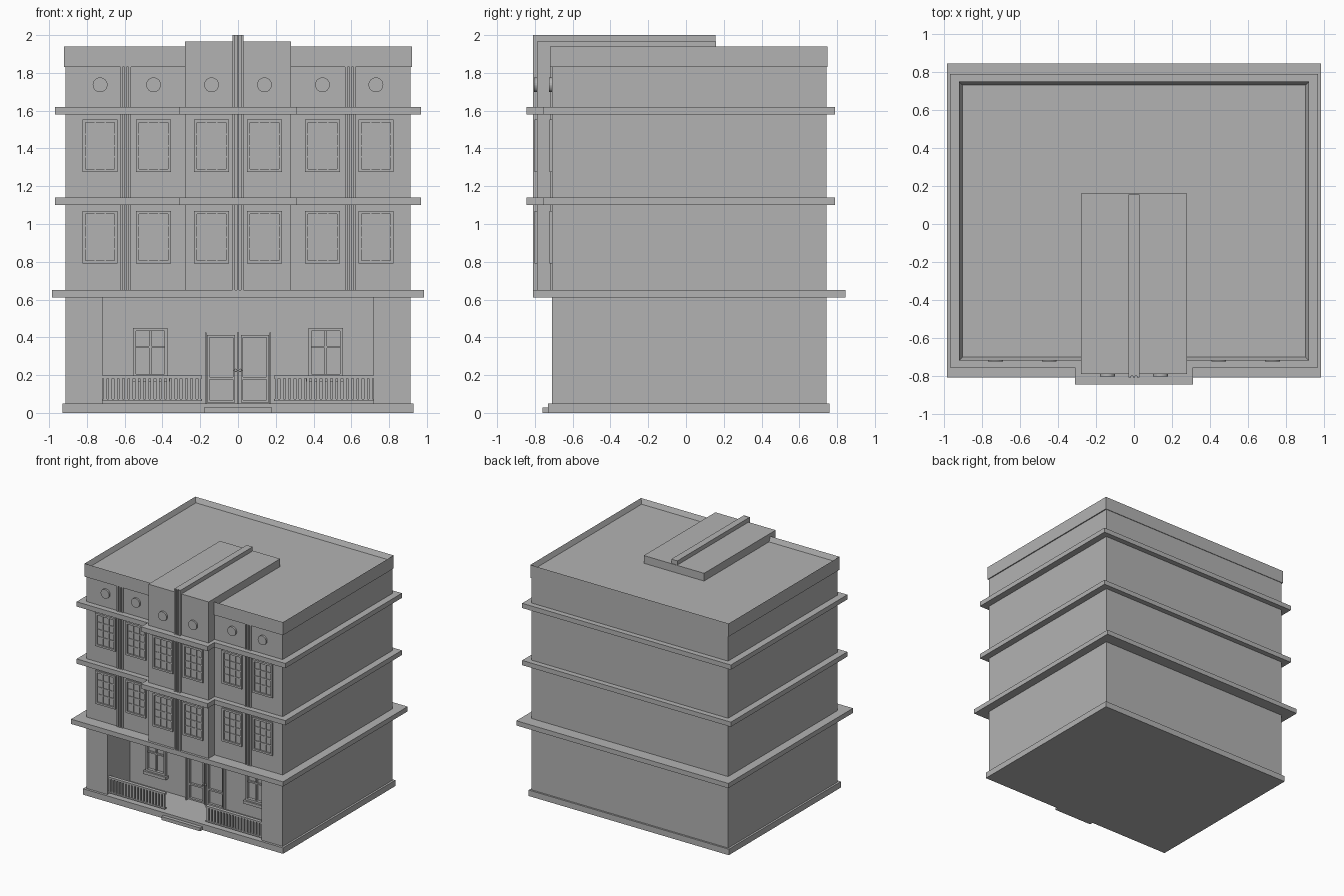
import bpy, bmesh, math
from mathutils import Matrix

cube = bpy.data.objects.get("Cube")
if cube:
    bpy.data.objects.remove(cube, do_unlink=True)

GREY = (0.45, 0.45, 0.45, 1)
stone = bpy.data.materials.new("grey_stone")
stone.use_nodes = True
stone.diffuse_color = GREY
stone.node_tree.nodes["Principled BSDF"].inputs["Base Color"].default_value = GREY


def finish(name, bm):
    bmesh.ops.recalc_face_normals(bm, faces=bm.faces)
    mesh = bpy.data.meshes.new(name)
    bm.to_mesh(mesh)
    bm.free()
    mesh.materials.append(stone)
    obj = bpy.data.objects.new(name, mesh)
    bpy.context.collection.objects.link(obj)
    return obj


def prism(name, outline, z0, z1):
    """Extrude a footprint upward."""
    bm = bmesh.new()
    base = bm.faces.new([bm.verts.new((x, y, z0)) for x, y in outline])
    up = bmesh.ops.extrude_face_region(bm, geom=[base])["geom"]
    bmesh.ops.translate(bm, vec=(0, 0, z1 - z0),
                        verts=[v for v in up if isinstance(v, bmesh.types.BMVert)])
    return finish(name, bm)


def add_box(bm, x0, x1, y0, y1, z0, z1):
    m = (Matrix.Translation(((x0 + x1) / 2, (y0 + y1) / 2, (z0 + z1) / 2))
         @ Matrix.Diagonal((x1 - x0, y1 - y0, z1 - z0, 1)))
    return bmesh.ops.create_cube(bm, size=1, matrix=m)["verts"]


def boxes(name, *dims):
    bm = bmesh.new()
    for d in dims:
        add_box(bm, *d)
    return finish(name, bm)


def frame(x0, x1, z0, z1, w, y0, y1):
    """Four bars around an opening."""
    return [(x0, x0 + w, y0, y1, z0, z1), (x1 - w, x1, y0, y1, z0, z1),
            (x0 + w, x1 - w, y0, y1, z0, z0 + w), (x0 + w, x1 - w, y0, y1, z1 - w, z1)]


WALL, PORCH, BAY, BACK = -0.71, -0.41, -0.79, 0.745
SIDE, OPEN, BAYW = 0.913, 0.717, 0.28

# Plinth and entrance step
boxes("plinth", (-0.93, 0.93, -0.73, 0.76, 0, 0.05))
boxes("entrance_step", (-0.18, 0.18, -0.76, -0.7, 0, 0.028))

# Ground floor with a deep open porch, then the upper storeys
prism("ground_floor", [(-SIDE, WALL), (-OPEN, WALL), (-OPEN, PORCH), (OPEN, PORCH),
                       (OPEN, WALL), (SIDE, WALL), (SIDE, BACK), (-SIDE, BACK)], 0.03, 0.63)
boxes("upper_storeys", (-SIDE, SIDE, WALL, BACK, 0.63, 1.88))

# Central bay and its tall rib running back across the roof
boxes("central_bay", (-BAYW, BAYW, BAY, 0.16, 0.64, 1.965))
boxes("central_rib", (-0.028, 0.028, -0.8, 0.155, 0.64, 2.0))

# Parapet with a sunken roof
bm = bmesh.new()
add_box(bm, -0.922, 0.922, -0.72, 0.75, 1.83, 1.94)
bm.normal_update()
roof = max(bm.faces, key=lambda f: f.calc_center_median().z)
bmesh.ops.inset_region(bm, faces=[roof], thickness=0.026)
bmesh.ops.translate(bm, vec=(0, 0, -0.04), verts=roof.verts)
finish("parapet_roof", bm)

# Floor ledges, the upper two stepping out around the bay
boxes("lower_ledge", (-0.985, 0.985, -0.81, 0.845, 0.61, 0.65))
for name, z in (("middle_ledge", 1.1), ("upper_ledge", 1.58)):
    prism(name, [(-0.97, -0.757), (-0.31, -0.757), (-0.31, -0.845), (0.31, -0.845),
                 (0.31, -0.757), (0.97, -0.757), (0.97, 0.79), (-0.97, 0.79)], z, z + 0.04)

# Fluted strips on the rib and between the side windows
for name, cx, y, top in (("left_flutes", 0.595, WALL, 1.83), ("right_flutes", -0.595, WALL, 1.83),
                         ("center_flutes", 0, -0.8, 2.0)):
    boxes(name, *[(cx + dx - 0.006, cx + dx + 0.006, y - 0.01, y + 0.005, 0.64, top)
                  for dx in (-0.022, 0, 0.022)])

# Upper windows and round medallions
for i, cx in enumerate((0.14, 0.447, 0.73)):
    wall = BAY if i == 0 else WALL
    for s, side in ((1, "left"), (-1, "right")):
        c = s * cx
        for floor, z0 in ((2, 0.79), (3, 1.275)):
            z1 = z0 + 0.278
            parts = frame(c - 0.093, c + 0.093, z0, z1, 0.016, wall - 0.012, wall + 0.005)
            parts += [(c + d - 0.004, c + d + 0.004, wall - 0.006, wall + 0.005, z0 + 0.016, z1 - 0.016)
                      for d in (-0.027, 0.027)]
            parts += [(c - 0.077, c + 0.077, wall - 0.005, wall + 0.005, z - 0.004, z + 0.004)
                      for z in (z0 + 0.08, z0 + 0.14, z0 + 0.2)]
            boxes(f"{side}_window_{floor}_{i + 1}", *parts)
        bm = bmesh.new()
        bmesh.ops.create_cone(bm, cap_ends=True, segments=24, radius1=0.039, radius2=0.039, depth=0.03,
                              matrix=Matrix.Translation((c, wall, 1.737)) @ Matrix.Rotation(math.pi / 2, 4, "X"))
        finish(f"{side}_medallion_{i + 1}", bm)

# Porch windows and railings
for s, side in ((1, "left"), (-1, "right")):
    c = s * 0.465
    boxes(f"{side}_porch_window",
          *frame(c - 0.092, c + 0.092, 0.19, 0.45, 0.017, PORCH - 0.025, PORCH + 0.01),
          (c - 0.006, c + 0.006, PORCH - 0.015, PORCH + 0.01, 0.2, 0.44),
          (c - 0.08, c + 0.08, PORCH - 0.014, PORCH + 0.01, 0.343, 0.355),
          (c - 0.105, c + 0.105, PORCH - 0.04, PORCH + 0.01, 0.165, 0.19))
    a, b = sorted((s * 0.19, s * OPEN))
    n = 19
    step = (b - a) / n
    boxes(f"{side}_railing", (a, b, -0.705, -0.675, 0.182, 0.197), (a, b, -0.7, -0.68, 0.062, 0.074),
          *[(a + step * (k + 0.18), a + step * (k + 0.82), -0.698, -0.682, 0.07, 0.185) for k in range(n)])

# Double entrance doors with posts and knobs
for s, side in ((1, "left"), (-1, "right")):
    a, b = sorted((s * 0.015, s * 0.163))
    boxes(f"{side}_door", *frame(a, b, 0.055, 0.412, 0.012, PORCH - 0.02, PORCH + 0.01),
          (a + 0.01, b - 0.01, PORCH - 0.018, PORCH + 0.01, 0.176, 0.19))
    boxes(f"{side}_door_post", (s * 0.171 - 0.005, s * 0.171 + 0.005, PORCH - 0.035, PORCH + 0.01, 0.05, 0.425))
    bm = bmesh.new()
    bmesh.ops.create_uvsphere(bm, u_segments=10, v_segments=6, radius=0.009,
                              matrix=Matrix.Translation((s * 0.012, PORCH - 0.035, 0.225)))
    knob = finish(f"{side}_door_knob", bm)
    knob.data.shade_smooth()
boxes("door_center_post", (-0.005, 0.005, PORCH - 0.03, PORCH + 0.01, 0.05, 0.425))
